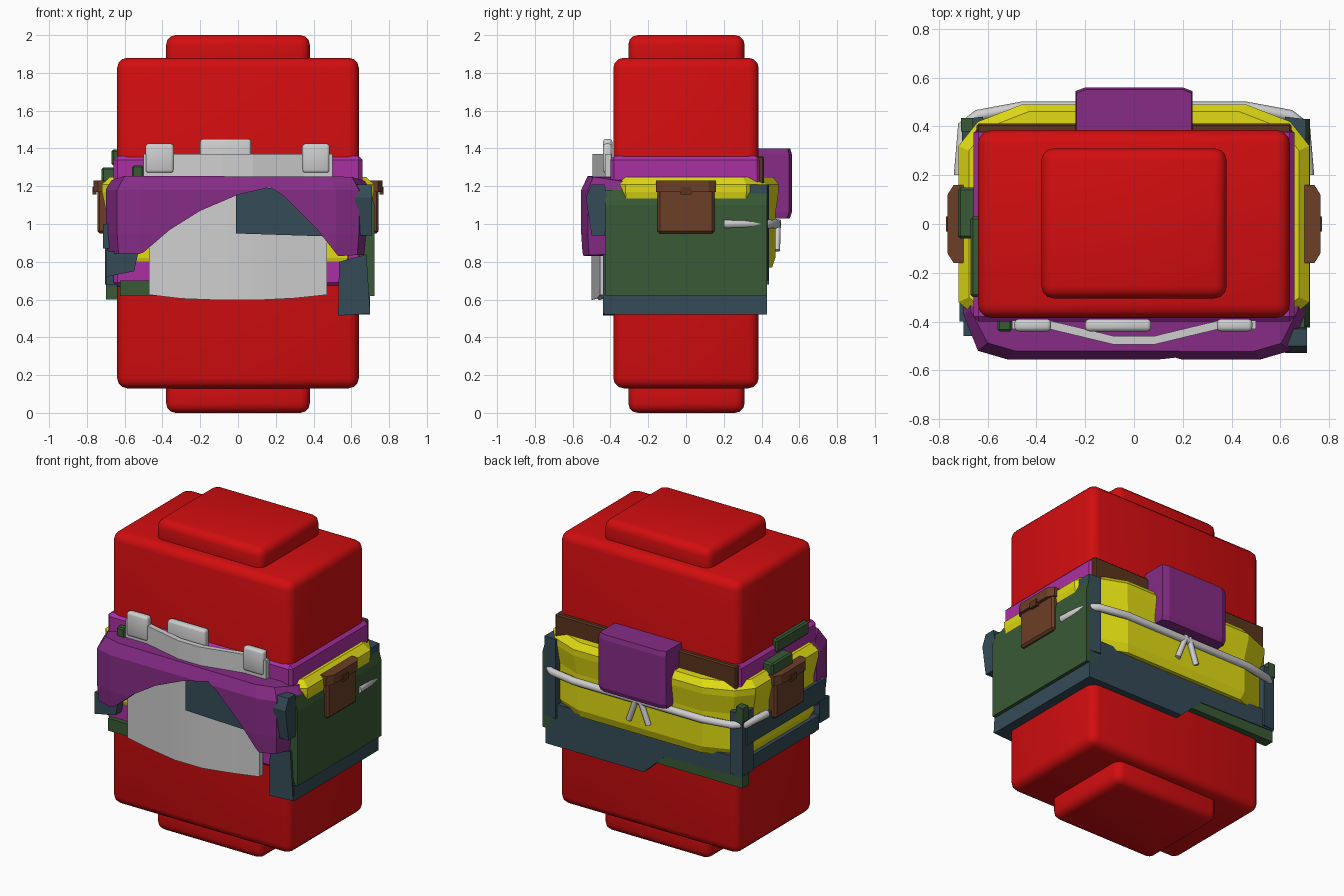
import bpy, bmesh, math
from mathutils import Vector

if "Cube" in bpy.data.objects:
    bpy.data.objects.remove(bpy.data.objects["Cube"], do_unlink=True)


def material(name, r, g, b):
    m = bpy.data.materials.new(name)
    m.use_nodes = True
    m.diffuse_color = (r, g, b, 1)
    m.node_tree.nodes["Principled BSDF"].inputs["Base Color"].default_value = (r, g, b, 1)
    return m


RED = material("red", .65, .004, .005)
PURPLE = material("purple", .24, .025, .24)
PINK = material("magenta", .4, .03, .36)
WHITE = material("off white", .62, .62, .62)
GREEN = material("dark green", .04, .1, .035)
SLATE = material("slate", .035, .07, .095)
YELLOW = material("yellow", .75, .71, .006)
BROWN = material("brown", .15, .05, .02)
DARK = material("dark brown", .1, .035, .012)


def finish(name, bm, mat, bevel=0, seg=1, smooth=False):
    bmesh.ops.recalc_face_normals(bm, faces=bm.faces)
    if bevel:
        bmesh.ops.bevel(bm, geom=list(bm.edges), offset=bevel, segments=seg,
                        affect='EDGES', profile=.5)
    me = bpy.data.meshes.new(name)
    bm.to_mesh(me)
    bm.free()
    me.materials.append(mat)
    ob = bpy.data.objects.new(name, me)
    bpy.context.collection.objects.link(ob)
    if smooth:
        bpy.ops.object.select_all(action='DESELECT')
        ob.select_set(True)
        bpy.context.view_layer.objects.active = ob
        bpy.ops.object.shade_smooth_by_angle(angle=math.radians(50))
    return ob


def rings(name, mat, loops, **kw):
    """Skin a closed solid through loops of equal length."""
    bm = bmesh.new()
    vs = [[bm.verts.new(p) for p in loop] for loop in loops]
    n = len(vs[0])
    for a, b in zip(vs, vs[1:]):
        for i in range(n):
            j = (i + 1) % n
            bm.faces.new((a[i], a[j], b[j], b[i]))
    bm.faces.new(vs[0])
    bm.faces.new(vs[-1])
    return finish(name, bm, mat, **kw)


def prism(name, mat, axis, pts, lo, hi, **kw):
    """Extrude a flat outline along one axis."""
    k = "xyz".index(axis)
    def place(p, d):
        q = list(p)
        q.insert(k, d)
        return q
    return rings(name, mat, [[place(p, d) for p in pts] for d in (lo, hi)], **kw)


def box(name, mat, x, y, z, **kw):
    outline = [(x[0], y[0]), (x[1], y[0]), (x[1], y[1]), (x[0], y[1])]
    return prism(name, mat, "z", outline, z[0], z[1], **kw)


def both(half):
    """Complete a half outline (positive x) by mirroring it."""
    return half + [(-x, y) for x, y in reversed(half)]


def loft(name, mat, plan, levels, **kw):
    return rings(name, mat, [[(x * s, y * s, z) for x, y in plan] for z, s in levels], **kw)


# Red body with a knob at each end
box("body", RED, (-.64, .64), (-.385, .385), (.13, 1.88), bevel=.055, seg=3, smooth=True)
for name, z in (("top_knob", (1.8, 2)), ("bottom_knob", (0, .2))):
    box(name, RED, (-.38, .38), (-.305, .31), z, bevel=.05, seg=3, smooth=True)

# Inner vest, yellow padding and back belt
box("vest", PINK, (-.658, .658), (-.4, .395), (.67, 1.36), bevel=.02)
pad_plan = both([(.6, -.42), (.72, -.32), (.72, .32), (.64, .42), (.46, .49)])
loft("padding", YELLOW, pad_plan,
     [(.77, .93), (.82, .965), (1.05, .965), (1.17, 1), (1.21, 1), (1.25, .94)])
box("back_belt", DARK, (-.645, .645), (.37, .412), (1.21, 1.36), bevel=.008)

# Chest piece: arched front outline trimmed by a chamfered plan
arch = [(-.7, 1.22), (-.6, 1.255), (.6, 1.25), (.7, 1.22), (.7, .84), (.53, .83),
        (.42, .97), (.24, 1.15), (.17, 1.195), (0, 1.155), (-.2, 1.07), (-.36, .97),
        (-.5, .85), (-.53, .84), (-.7, .84)]
chest = prism("chest_piece", PURPLE, "y", arch, -.6, -.33)
chest_plan = both([(.7, -.3), (.7, -.37), (.64, -.52), (.52, -.555)])
trim = loft("chest_trim", PURPLE, chest_plan, [(.7, .97), (.95, 1), (1.18, 1), (1.3, .9)])
trim.hide_render = True
mod = chest.modifiers.new("trim", 'BOOLEAN')
mod.operation, mod.object, mod.solver = 'INTERSECT', trim, 'EXACT'
bpy.context.view_layer.objects.active = chest
bpy.ops.object.modifier_apply(modifier=mod.name)
bpy.data.objects.remove(trim, do_unlink=True)

# White breast plate and the crest above it
outer = [(-.47, -.455), (-.3, -.47), (-.1, -.5), (.1, -.5), (.3, -.47), (.47, -.455)]
plate_plan = outer + [(x, y + .04) for x, y in reversed(outer)]
drop = {-.47: .625, -.3: .605, -.1: .597, .1: .597, .3: .607, .47: .625}
rings("breast_plate", WHITE, [[(x, y, drop[x]) for x, y in plate_plan],
                              [(x, y, 1.22) for x, y in plate_plan]], smooth=True)
crest = [(-.5, -.43), (-.35, -.43), (-.08, -.495), (.08, -.495), (.35, -.43), (.5, -.43)]
prism("crest", WHITE, "z", crest + [(x, y + .035) for x, y in reversed(crest)], 1.22, 1.37)
for name, x0, x1, top in (("crest_right_lug", -.49, -.34, 1.425),
                          ("crest_middle_lug", -.2, .07, 1.45),
                          ("crest_left_lug", .34, .485, 1.425)):
    box(name, WHITE, (x0, x1), (-.44, -.39), (1.27, top), bevel=.015, seg=2, smooth=True)
prism("chest_patch", SLATE, "y", [(-.01, .95), (-.01, 1.19), (.3, 1.19), (.45, .935)], -.52, -.44)

# Left side: big green panel, slate skirt and shoulder pad
prism("side_panel", GREEN, "y", [(.64, .62), (.722, .62), (.722, 1.1), (.7, 1.18), (.64, 1.18)],
      -.425, .43)
box("side_skirt", SLATE, (.6, .7), (-.43, .43), (.52, .64))
prism("front_skirt_left", SLATE, "y", [(.53, .515), (.535, .8), (.68, .84), (.7, .525)],
      -.44, -.37)
prism("front_pad", SLATE, "x", [(-.53, 1.14), (-.5, 1.21), (-.43, 1.21), (-.41, 1.1),
                                (-.43, .94), (-.5, .94)], .62, .71)

# Back and right skirts
prism("back_skirt", SLATE, "y", [(.7, .52), (0, .52), (-.15, .66), (-.7, .67), (-.7, .79),
                                 (.7, .79)], .36, .43)
box("back_under_skirt", GREEN, (-.7, -.05), (.36, .425), (.6, .68))
box("front_under_skirt", GREEN, (-.625, -.1), (-.43, -.38), (.62, .7))
box("right_skirt", SLATE, (-.695, -.6), (-.36, .43), (.68, .77))
box("right_band", SLATE, (-.715, -.62), (-.4, .4), (.87, 1))
prism("front_skirt_right", SLATE, "y", [(-.7, .72), (-.7, .86), (-.53, .84), (-.55, .75)],
      -.46, -.36)

# Corner posts
for name, s, z in (("left_corner_post", 1, (.7, 1.21)), ("right_corner_post", -1, (.68, 1.08))):
    plan = [(s * .705, .32), (s * .705, .43), (s * .62, .44), (s * .6, .34)]
    prism(name, SLATE, "z", plan, *z)
box("right_post_clip", GREEN, (-.71, -.66), (.38, .435), (1.03, 1.12))

# Belt pouches, mirrored on both sides
for side, s in (("left", 1), ("right", -1)):
    box(side + "_pouch", BROWN, sorted((s * .66, s * .745)), (-.15, .15), (.95, 1.19), bevel=.012)
    flap = [(s * .66, -.16), (s * .74, -.16), (s * .765, -.12), (s * .765, .12),
            (s * .74, .16), (s * .66, .16)]
    prism(side + "_pouch_flap", BROWN, "z", flap, 1.17, 1.23)
    box(side + "_pouch_clasp", DARK, sorted((s * .75, s * .77)), (-.03, .03), (1.155, 1.195))

# Small green clips on the right shoulder
box("upper_clip", GREEN, (-.67, -.61), (-.3, .03), (1.31, 1.395), bevel=.01)
box("lower_clip", GREEN, (-.722, -.64), (-.06, .15), (1.2, 1.3), bevel=.01)
box("front_clip", GREEN, (-.56, -.5), (-.44, -.38), (1.22, 1.31), bevel=.008)

# Back pack
loft("back_pack", PURPLE, [(-.24, .38), (.24, .38), (.24, .545), (.2, .56), (-.2, .56),
                           (-.24, .545)], [(1.03, .98), (1.06, 1), (1.37, 1), (1.4, .985)])


# White back strap and its buckle
def tube(name, pts, radius):
    cu = bpy.data.curves.new(name, 'CURVE')
    cu.dimensions = '3D'
    cu.bevel_depth, cu.bevel_resolution, cu.use_fill_caps = radius, 2, True
    sp = cu.splines.new('POLY')
    sp.points.add(len(pts) - 1)
    for p, co in zip(sp.points, pts):
        p.co = (*co, 1)
    cu.materials.append(WHITE)
    ob = bpy.data.objects.new(name, cu)
    bpy.context.collection.objects.link(ob)


half = [(.715, .2), (.7, .4), (.64, .445), (.46, .478)]
tube("back_strap", [(x, y, 1) for x, y in both(half)], .024)
for side, s in (("left", 1), ("right", -1)):
    tube("buckle_" + side, [(s * .01, .485, 1.02), (s * .07, .48, .86)], .018)
